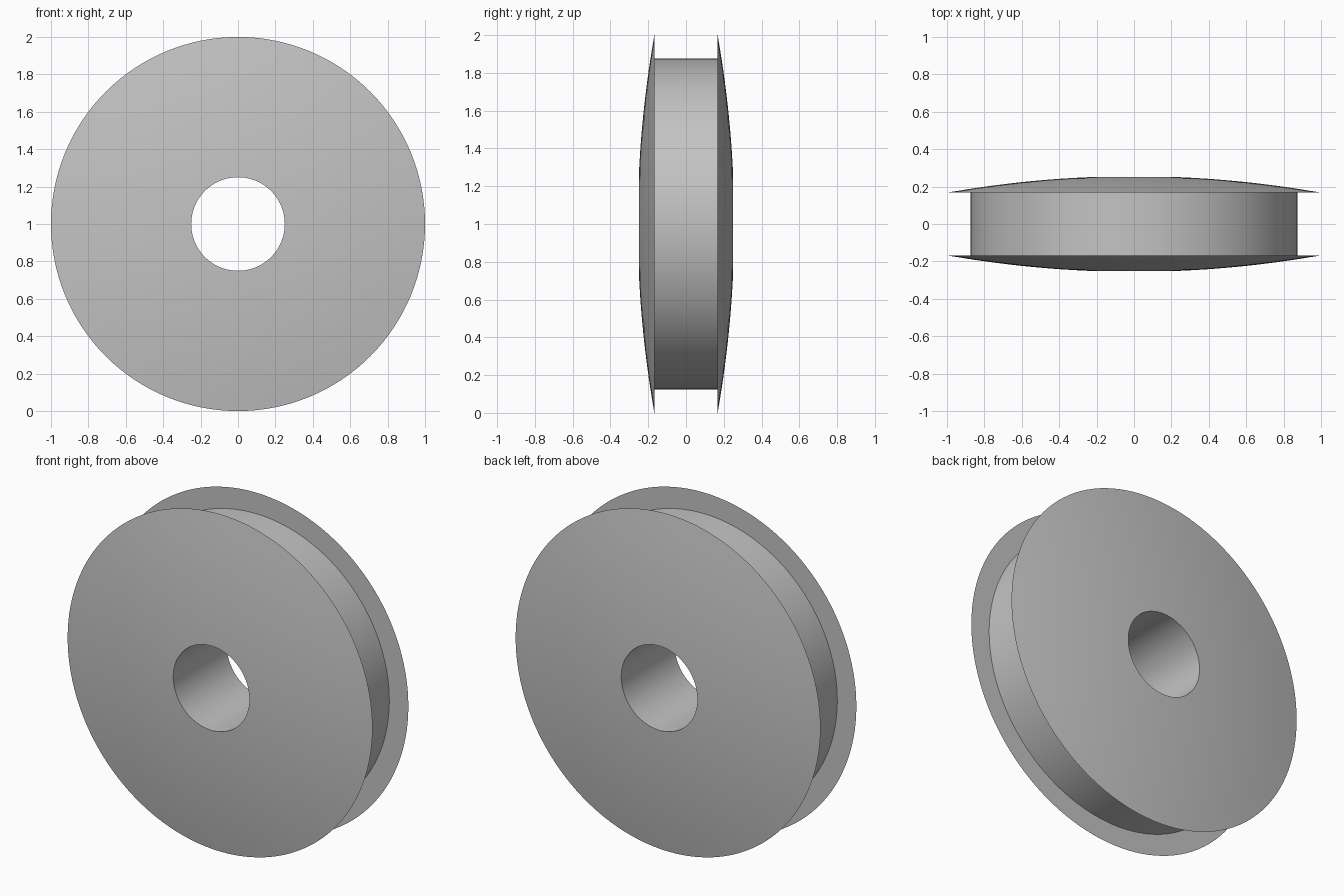
import bpy
import bmesh
from math import pi, sqrt, radians
from mathutils import Vector

cube = bpy.data.objects.get("Cube")
if cube:
    bpy.data.objects.remove(cube, do_unlink=True)

BORE, DRUM, RIM = 0.25, 0.875, 1.0    # radii
HUB_Y, RIM_Y = 0.25, 0.168            # half widths at the bore and the rim
SEGMENTS, DOME_STEPS = 128, 12

# Plain grey metal
grey = bpy.data.materials.new("grey_metal")
grey.use_nodes = True
colour = (0.55, 0.55, 0.55, 1)
grey.diffuse_color = colour
grey.node_tree.nodes["Principled BSDF"].inputs["Base Color"].default_value = colour

# Shallow spherical cheek from the bore out to the thin rim
dome_radius = (RIM**2 - BORE**2) / (2 * (HUB_Y - RIM_Y))


def dome_y(r):
    return HUB_Y + sqrt(dome_radius**2 - r**2) - sqrt(dome_radius**2 - BORE**2)


radii = [BORE + (RIM - BORE) * i / DOME_STEPS for i in range(DOME_STEPS + 1)]
half = [(r, dome_y(r)) for r in radii[:-1]] + [(RIM, RIM_Y), (DRUM, RIM_Y)]
profile = half + [(r, -y) for r, y in reversed(half)]

# Grooved wheel: closed profile spun about the y axis
bm = bmesh.new()
verts = [bm.verts.new((r, y, 0)) for r, y in profile]
edges = [bm.edges.new((v, verts[i - 1])) for i, v in enumerate(verts)]
bmesh.ops.spin(bm, geom=verts + edges, cent=Vector((0, 0, 0)), axis=Vector((0, 1, 0)),
               angle=2 * pi, steps=SEGMENTS, use_merge=True)
bmesh.ops.remove_doubles(bm, verts=bm.verts, dist=0.0001)
bmesh.ops.recalc_face_normals(bm, faces=bm.faces)
bmesh.ops.translate(bm, verts=bm.verts, vec=(0, 0, RIM))

mesh = bpy.data.meshes.new("grooved_wheel")
bm.to_mesh(mesh)
bm.free()
mesh.materials.append(grey)
wheel = bpy.data.objects.new("grooved_wheel", mesh)
bpy.context.collection.objects.link(wheel)

# Smooth curved faces, crisp rims
bpy.ops.object.select_all(action="DESELECT")
wheel.select_set(True)
bpy.context.view_layer.objects.active = wheel
bpy.ops.object.shade_smooth_by_angle(angle=radians(30))
